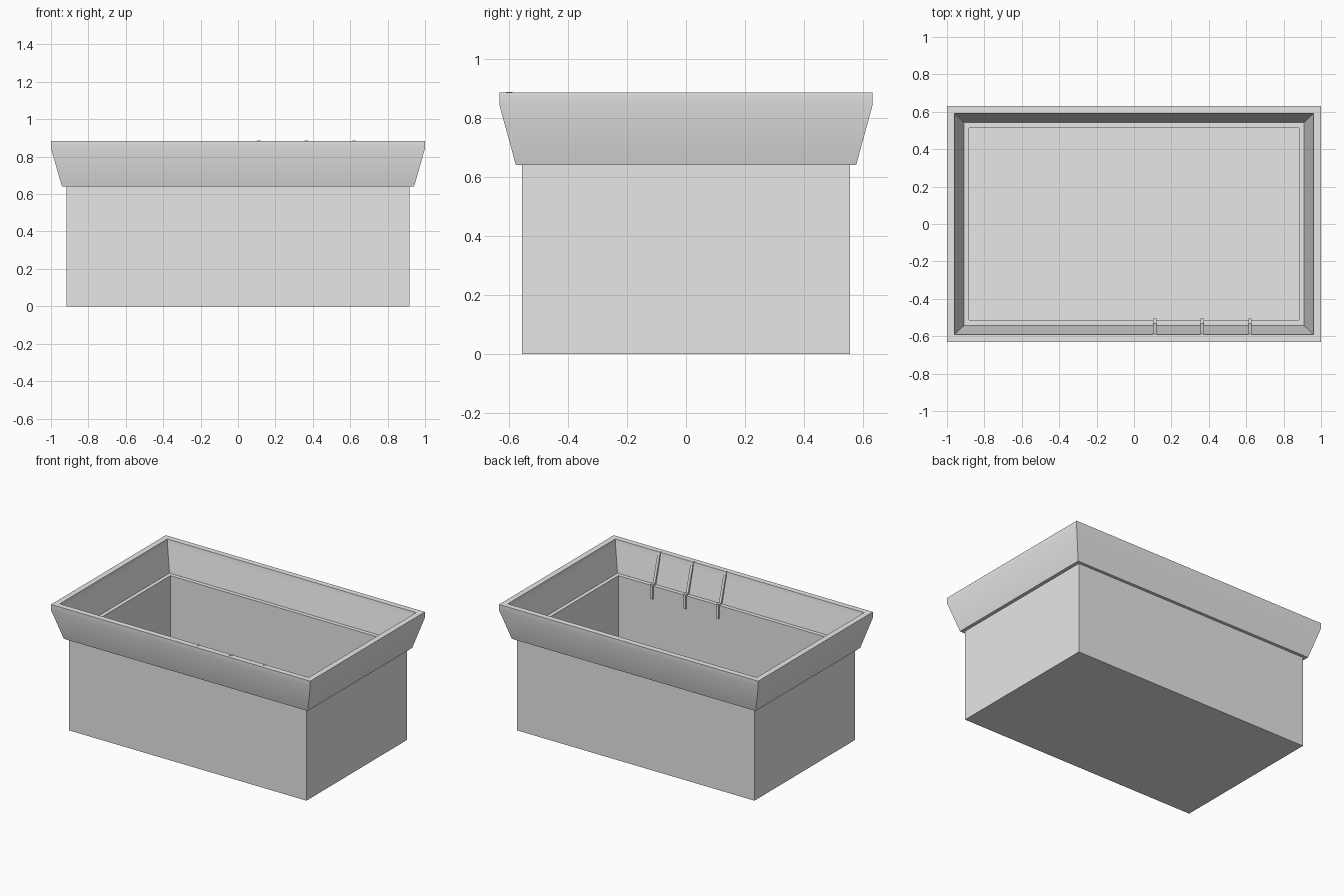
import bpy
import bmesh
import math

if "Cube" in bpy.data.objects:
    bpy.data.objects.remove(bpy.data.objects["Cube"], do_unlink=True)

# One plain grey for everything
grey = bpy.data.materials.new("light grey")
grey.use_nodes = True
grey.diffuse_color = (0.8, 0.8, 0.8, 1)
grey.node_tree.nodes["Principled BSDF"].inputs["Base Color"].default_value = (0.8, 0.8, 0.8, 1)


def finish(bm, name):
    """Turn a bmesh into a named object with sharp edges kept."""
    bmesh.ops.recalc_face_normals(bm, faces=bm.faces)
    mesh = bpy.data.meshes.new(name)
    bm.to_mesh(mesh)
    bm.free()
    mesh.materials.append(grey)
    obj = bpy.data.objects.new(name, mesh)
    bpy.context.collection.objects.link(obj)
    bpy.ops.object.select_all(action="DESELECT")
    obj.select_set(True)
    bpy.context.view_layer.objects.active = obj
    bpy.ops.object.shade_smooth_by_angle(angle=math.radians(30))
    return obj


def rect_loft(name, rings, closed):
    """Skin rectangular rings (half x, half y, z); close the loop or cap the ends."""
    bm = bmesh.new()
    loops = [[bm.verts.new((sx * hx, sy * hy, z))
              for sx, sy in ((-1, -1), (1, -1), (1, 1), (-1, 1))]
             for hx, hy, z in rings]
    pairs = list(zip(loops, loops[1:]))
    if closed:
        pairs.append((loops[-1], loops[0]))
    else:
        bm.faces.new(loops[0])
        bm.faces.new(loops[-1])
    for a, b in pairs:
        for i in range(4):
            j = (i + 1) % 4
            bm.faces.new((a[i], a[j], b[j], b[i]))
    return finish(bm, name)


# Open box: outer wall, ledge, inner wall and floor
rect_loft("box_body", [
    (0.917, 0.555, 0.0), (0.917, 0.555, 0.68),
    (0.882, 0.514, 0.68), (0.882, 0.514, 0.04)], closed=False)

# Flared collar around the top, hollow in the middle
rect_loft("flared_rim", [
    (0.941, 0.576, 0.64), (1.0, 0.632, 0.845), (1.0, 0.632, 0.885),
    (0.96, 0.592, 0.885), (0.956, 0.588, 0.85),
    (0.908, 0.542, 0.68), (0.905, 0.539, 0.64)], closed=True)

# Thin straps running over the rim and down inside the front wall
strap_profile = [
    (-0.609, 0.887), (-0.588, 0.887), (-0.578, 0.85), (-0.532, 0.69),
    (-0.504, 0.69), (-0.504, 0.59), (-0.52, 0.59), (-0.52, 0.67),
    (-0.55, 0.67), (-0.598, 0.85), (-0.609, 0.87)]
strap_width = 0.018
for number, x in enumerate((0.11, 0.365, 0.62), 1):
    bm = bmesh.new()
    face = bm.faces.new([bm.verts.new((x - strap_width / 2, y, z)) for y, z in strap_profile])
    side = bmesh.ops.extrude_face_region(bm, geom=[face])
    moved = [v for v in side["geom"] if isinstance(v, bmesh.types.BMVert)]
    bmesh.ops.translate(bm, verts=moved, vec=(strap_width, 0, 0))
    finish(bm, f"inner_strap_{number}")
